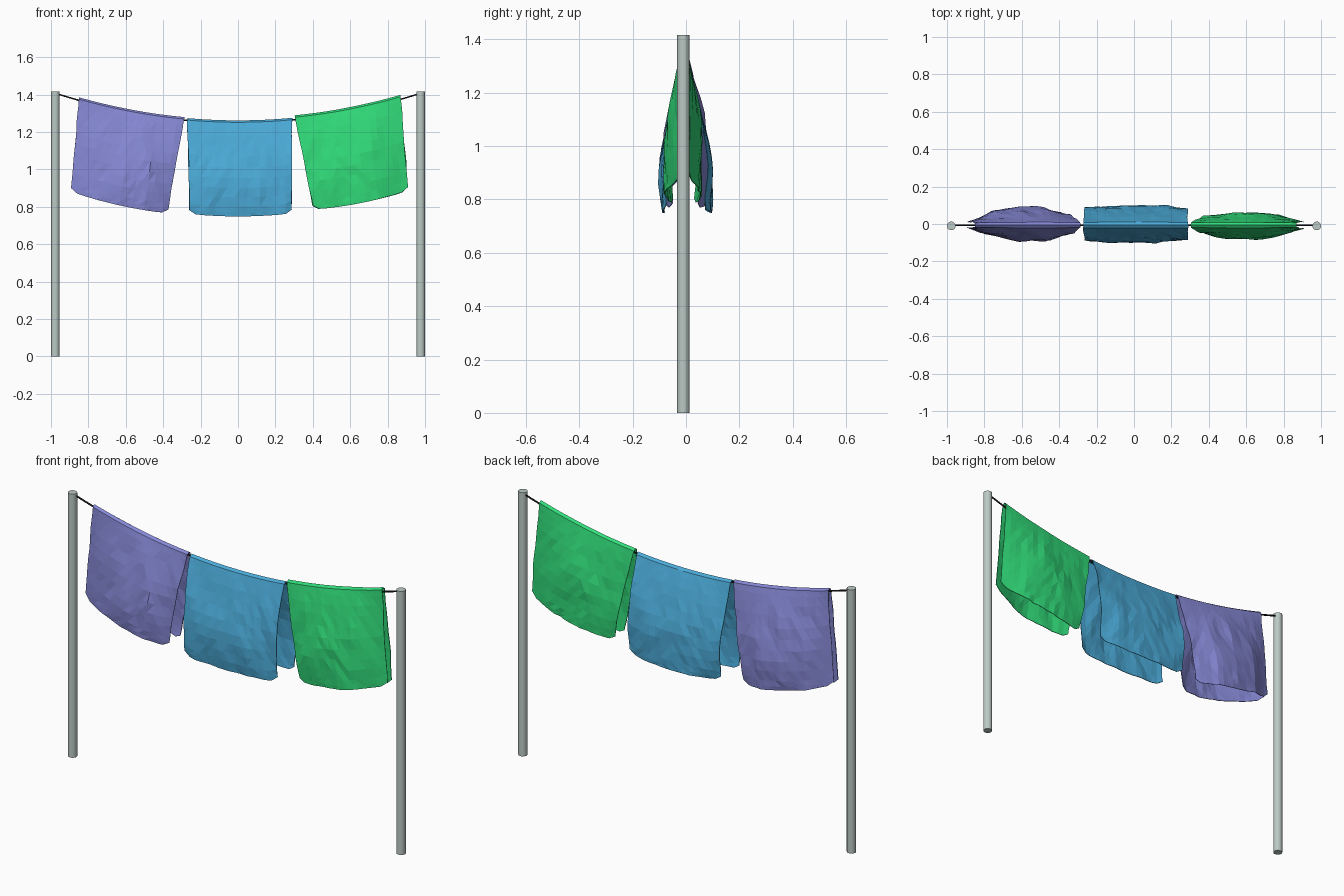
import bpy, bmesh, math
from mathutils import Vector, noise

if "Cube" in bpy.data.objects:
    bpy.data.objects.remove(bpy.data.objects["Cube"])

LINE_Y = -0.006


def material(name, rgb):
    m = bpy.data.materials.new(name)
    m.use_nodes = True
    m.diffuse_color = (*rgb, 1)
    bsdf = m.node_tree.nodes["Principled BSDF"]
    bsdf.inputs["Base Color"].default_value = (*rgb, 1)
    bsdf.inputs["Roughness"].default_value = 0.8
    return m


def rope_height(x):
    return 1.25 + 0.155 * (x / 0.97) ** 2


def sample(keys, u):
    """Smooth interpolation through evenly spaced values."""
    p = u * (len(keys) - 1)
    i = min(int(p), len(keys) - 2)
    return keys[i] + (keys[i + 1] - keys[i]) * (p - i)


def cloth(name, mat, top, bottom, bottom_z, lift, front, back, seed):
    """Sheet folded over the line; front and back list how far it billows."""
    nu = 16
    drops = [0, 0.02, 0.08, 0.17, 0.27, 0.38, 0.49, 0.6, 0.7, 0.8, 0.9, 0.96, 1]
    path = [(-1, s) for s in reversed(drops)] + [(1, s) for s in drops[1:]]
    bm = bmesh.new()
    rows = []
    for side, s in path:
        row = []
        for i in range(nu + 1):
            u = i / nu
            xt = top[0] + (top[1] - top[0]) * u
            xb = bottom[0] + (bottom[1] - bottom[0]) * u
            zt = rope_height(xt) + lift
            zb = bottom_z[0] + (bottom_z[1] - bottom_z[0]) * u - 0.06 * u * (1 - u)
            # round the lower corners
            edge = max(0, 1 - min(u, 1 - u) * 12)
            zb += 0.02 * edge * edge
            x = xt + (xb - xt) * s
            z = zt + (zb - zt) * s
            w = sample(back if side > 0 else front, u)
            bulge = math.sin(math.pi / 2 * s / 0.78)
            y = 0.012 * min(1, s / 0.02) + (w - 0.012) * bulge
            # soft wrinkles, longer down the cloth than across it
            n = noise.noise(Vector((x * 9, side * 4 + seed, z * 5)))
            n += 0.6 * noise.noise(Vector((x * 22 + z * 8, side * 7 + seed, z * 12)))
            y += 0.012 * n * min(1, s * 3) * min(1, w / 0.06)
            x += 0.006 * noise.noise(Vector((u * 3, side * 5 + seed, z * 8)))
            row.append(bm.verts.new((x, LINE_Y + side * max(y, 0.004 if s else 0), z)))
        rows.append(row)
    for a, b in zip(rows, rows[1:]):
        for i in range(nu):
            bm.faces.new((a[i], a[i + 1], b[i + 1], b[i]))
    bmesh.ops.triangulate(bm, faces=bm.faces[:], quad_method='SHORT_EDGE')
    me = bpy.data.meshes.new(name)
    bm.to_mesh(me)
    bm.free()
    me.materials.append(mat)
    ob = bpy.data.objects.new(name, me)
    bpy.context.collection.objects.link(ob)
    ob.modifiers.new("thickness", 'SOLIDIFY').thickness = 0.003
    return ob


pole_grey = material("pole grey", (0.50, 0.59, 0.56))
rope_black = material("rope black", (0.012, 0.012, 0.012))
violet = material("violet cloth", (0.235, 0.245, 0.66))
blue = material("blue cloth", (0.07, 0.40, 0.68))
green = material("green cloth", (0.03, 0.70, 0.19))

# Poles
for name, x in (("right_pole", -0.977), ("left_pole", 0.977)):
    bpy.ops.mesh.primitive_cylinder_add(vertices=24, radius=0.023, depth=1.417,
                                        location=(x, LINE_Y - 0.004, 0.7085))
    pole = bpy.context.object
    pole.name = name
    pole.data.materials.append(pole_grey)
    bpy.ops.object.shade_smooth_by_angle()

# Sagging line
curve = bpy.data.curves.new("line", 'CURVE')
curve.dimensions = '3D'
curve.bevel_depth = 0.0045
curve.bevel_resolution = 1
spline = curve.splines.new('POLY')
spline.points.add(32)
for i, p in enumerate(spline.points):
    x = 0.97 * (i / 16 - 1)
    p.co = (x, LINE_Y, rope_height(x), 1)
curve.materials.append(rope_black)
bpy.context.collection.objects.link(bpy.data.objects.new("clothes_line", curve))

# Hanging cloths
cloth("violet_towel", violet, (-0.85, -0.287), (-0.89, -0.375), (0.88, 0.765), 0.016,
      (0.015, 0.06, 0.085, 0.085, 0.05), (0.02, 0.08, 0.095, 0.092, 0.055), 1.3)
cloth("blue_towel", blue, (-0.27, 0.288), (-0.258, 0.288), (0.762, 0.765), 0.012,
      (0.08, 0.09, 0.092, 0.09, 0.08), (0.088, 0.105, 0.108, 0.107, 0.09), 5.7)
cloth("green_towel", green, (0.302, 0.868), (0.40, 0.908), (0.785, 0.885), 0.024,
      (0.045, 0.07, 0.082, 0.06, 0.02), (0.045, 0.065, 0.07, 0.055, 0.02), 9.1)
